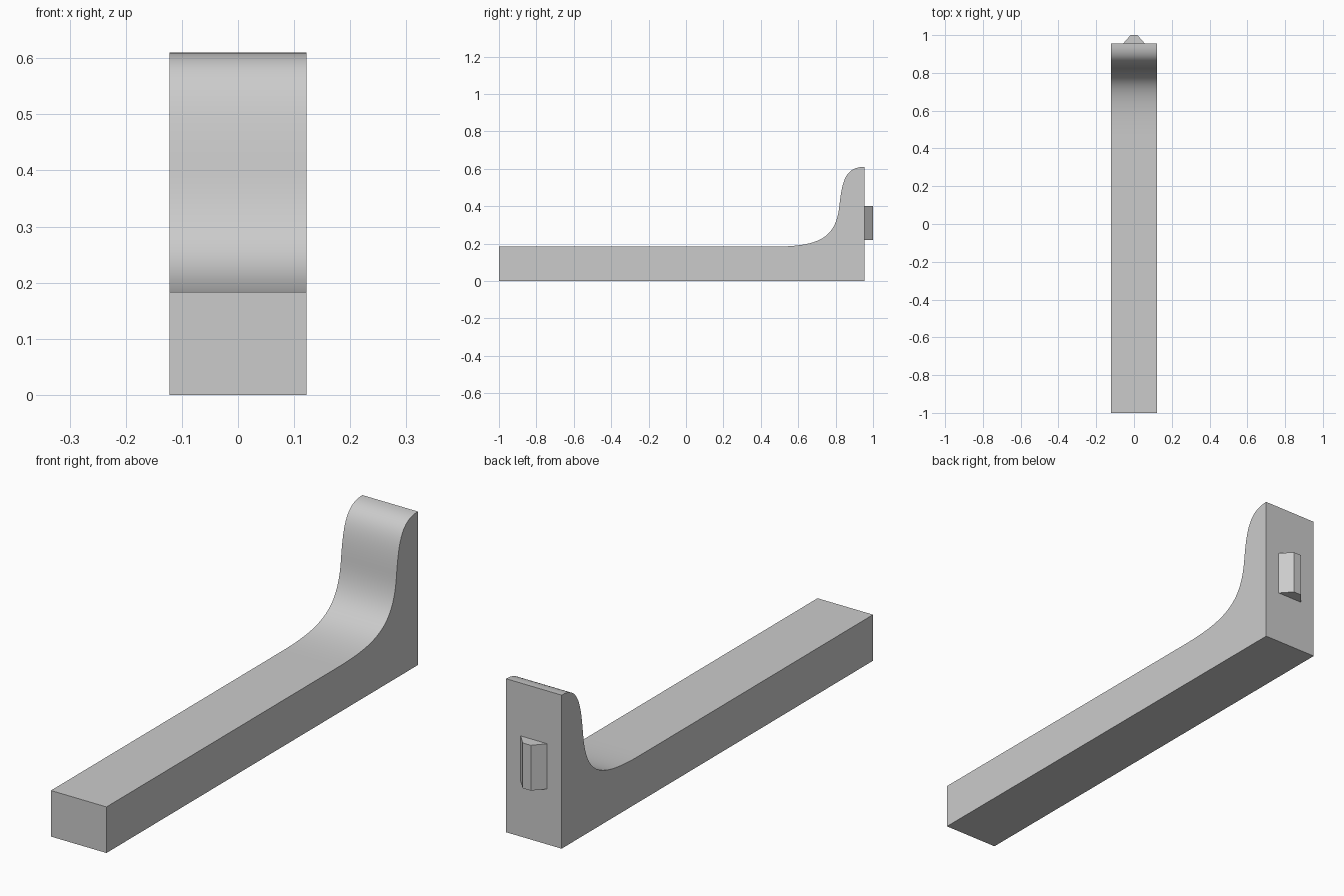
import bpy
import bmesh
import math
from mathutils import Vector
from mathutils.geometry import interpolate_bezier

cube = bpy.data.objects.get("Cube")
if cube:
    bpy.data.objects.remove(cube, do_unlink=True)

grey = bpy.data.materials.new("plain grey")
GREY = (0.6, 0.6, 0.6, 1)
grey.diffuse_color = GREY
grey.use_nodes = True
grey.node_tree.nodes["Principled BSDF"].inputs["Base Color"].default_value = GREY


def extrude_outline(name, points, direction):
    """Fill a closed outline and extrude it into a solid."""
    bm = bmesh.new()
    face = bm.faces.new([bm.verts.new(p) for p in points])
    result = bmesh.ops.extrude_face_region(bm, geom=[face], use_keep_orig=True)
    moved = [g for g in result["geom"] if isinstance(g, bmesh.types.BMVert)]
    bmesh.ops.translate(bm, verts=moved, vec=direction)
    bmesh.ops.recalc_face_normals(bm, faces=bm.faces)
    mesh = bpy.data.meshes.new(name)
    bm.to_mesh(mesh)
    bm.free()
    mesh.materials.append(grey)
    obj = bpy.data.objects.new(name, mesh)
    bpy.context.collection.objects.link(obj)
    return obj


HALF_WIDTH = 0.122
BACK = 0.955


def side(y, z):
    return Vector((-HALF_WIDTH, y, z))


# Bar with an upright end, joined by a sweeping S-curve
lower = interpolate_bezier(side(0.45, 0.183), side(0.70, 0.183),
                           side(0.80, 0.22), side(0.82, 0.40), 24)
upper = interpolate_bezier(side(0.82, 0.40), side(0.834, 0.53),
                           side(0.85, 0.61), side(BACK, 0.61), 20)
outline = [side(BACK, 0), side(-1, 0), side(-1, 0.183)] + lower + upper[1:]
bar = extrude_outline("curved_bar", outline, (2 * HALF_WIDTH, 0, 0))

# Tapered mounting tab on the back
tab_outline = [(-0.058, BACK, 0.22), (0.058, BACK, 0.22),
               (0.018, 1, 0.22), (-0.018, 1, 0.22)]
tab = extrude_outline("mounting_tab", tab_outline, (0, 0, 0.18))

# Smooth the curve, keep the corners crisp
bpy.ops.object.select_all(action="DESELECT")
bar.select_set(True)
bpy.context.view_layer.objects.active = bar
bpy.ops.object.shade_smooth_by_angle(angle=math.radians(30))
